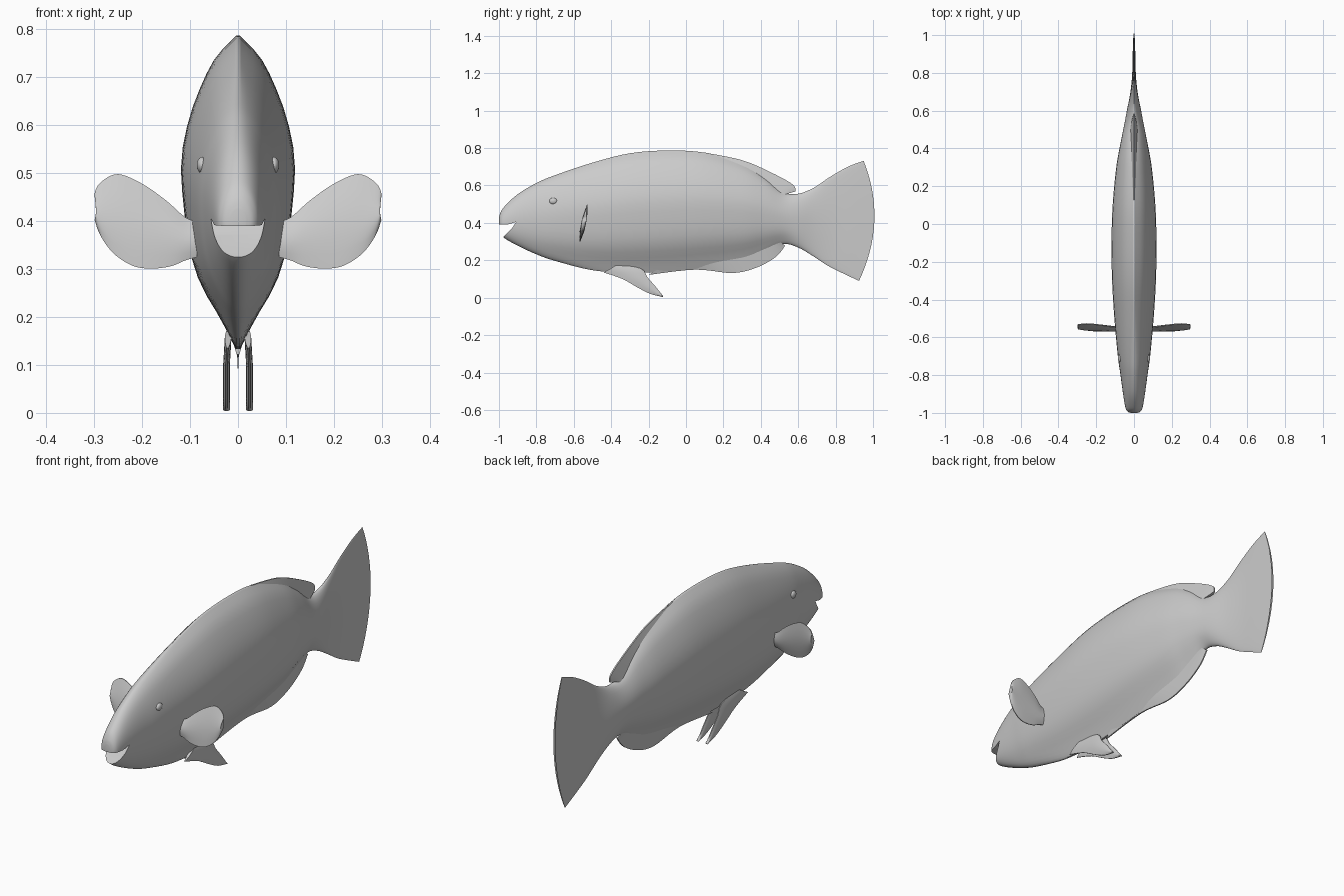
import bpy, bmesh, math
from mathutils import Vector

if "Cube" in bpy.data.objects:
    bpy.data.objects.remove(bpy.data.objects["Cube"])

grey = bpy.data.materials.new("grey")
grey.diffuse_color = (0.6, 0.6, 0.6, 1)
grey.use_nodes = True
grey.node_tree.nodes["Principled BSDF"].inputs["Base Color"].default_value = grey.diffuse_color


def spline(pts, steps):
    """Catmull-Rom curve through points of any dimension."""
    out, n = [], len(pts)
    for i in range(n - 1):
        a, b, c, d = (pts[max(0, min(n - 1, i + k))] for k in (-1, 0, 1, 2))
        for s in range(steps):
            t = s / steps
            out.append([0.5 * (2 * q + (r - p) * t + (2 * p - 5 * q + 4 * r - w) * t * t
                        + (3 * q - p - 3 * r + w) * t ** 3) for p, q, r, w in zip(a, b, c, d)])
    return out + [list(pts[-1])]


def loft(name, rings, angle=50):
    """Skin a row of closed rings, capped at both ends."""
    bm = bmesh.new()
    vs = [[bm.verts.new(p) for p in ring] for ring in rings]
    n = len(vs[0])
    for r0, r1 in zip(vs, vs[1:]):
        for j in range(n):
            bm.faces.new((r0[j], r0[(j + 1) % n], r1[(j + 1) % n], r1[j]))
    bm.faces.new(vs[0])
    bm.faces.new(vs[-1])
    bmesh.ops.remove_doubles(bm, verts=bm.verts, dist=0.0003)
    bmesh.ops.recalc_face_normals(bm, faces=bm.faces)
    me = bpy.data.meshes.new(name)
    bm.to_mesh(me)
    bm.free()
    me.materials.append(grey)
    ob = bpy.data.objects.new(name, me)
    bpy.context.collection.objects.link(ob)
    smooth(ob, angle)
    return ob


def smooth(ob, angle):
    bpy.ops.object.select_all(action='DESELECT')
    ob.select_set(True)
    bpy.context.view_layer.objects.active = ob
    bpy.ops.object.shade_smooth_by_angle(angle=math.radians(angle))


def fin(name, edge_a, edge_b, thick, place, steps=5, rows=6):
    """Thin blade between two edge curves; thick(s) is its half thickness from a to b."""
    rings = []
    for a, b in zip(spline(edge_a, steps), spline(edge_b, steps)):
        row = [(Vector(a).lerp(Vector(b), k / rows), thick(k / rows)) for k in range(rows + 1)]
        rings.append([place(p[0], p[1], h) for p, h in row]
                     + [place(p[0], p[1], -h) for p, h in reversed(row)])
    return loft(name, rings)


# Body and tail: y, top, bottom, half width, keel amount, trailing bulge
stations = [
    (-1.0, .425, .375, .016, 0, 0), (-.993, .452, .345, .034, 0, 0),
    (-.97, .488, .318, .046, 0, 0), (-.9, .553, .278, .058, .1, 0),
    (-.8, .613, .232, .072, .3, 0), (-.7, .655, .197, .086, .5, 0),
    (-.5, .722, .147, .104, .9, 0), (-.3, .772, .133, .116, 1, 0),
    (-.1, .787, .140, .119, 1, 0), (.1, .775, .160, .113, 1, 0),
    (.3, .715, .195, .094, 1, 0), (.42, .645, .245, .073, .8, 0),
    (.52, .565, .287, .053, .5, 0), (.6, .556, .268, .038, .2, 0),
    (.68, .588, .222, .020, 0, .01), (.76, .645, .170, .010, 0, .025),
    (.85, .700, .125, .007, 0, .045), (.925, .732, .090, .004, 0, .07)]
# Keeled cross-section: height fraction, width fraction
keeled = spline([(0, .04), (.1, .32), (.2, .64), (.3, .83), (.43, .94), (.57, 1),
                 (.65, .96), (.75, .83), (.85, .62), (.93, .39), (1, .03)], 6)


def keeled_width(t):
    for (t0, w0), (t1, w1) in zip(keeled, keeled[1:]):
        if t <= t1:
            return w0 + (w1 - w0) * (t - t0) / (t1 - t0)
    return keeled[-1][1]


N = 22
rings = []
for y, top, bottom, half, keel, bulge in spline(stations, 5):
    side = []
    for j in range(N + 1):
        t = (1 - math.cos(math.pi * j / N)) / 2
        oval = max(.02, math.sin(math.pi * j / N))
        w = half * (oval + (keeled_width(t) - oval) * keel)
        side.append((w, y + bulge * 4 * t * (1 - t) + bulge * .35 * t, bottom + (top - bottom) * t))
    rings.append(side + [(-x, yy, z) for x, yy, z in reversed(side)])
body = loft("body_and_tail", rings)

# Open mouth, cut as a wedge
wedge = [(-1.05, .388), (-.95, .392), (-.908, .405), (-.93, .372), (-.968, .334), (-1.05, .26)]
cutter = loft("mouth_cutter", [[(x, y, z) for y, z in wedge] for x in (-.2, .2)])
cutter.hide_render = True
mod = body.modifiers.new("mouth", 'BOOLEAN')
mod.operation, mod.object, mod.solver = 'DIFFERENCE', cutter, 'EXACT'
bpy.context.view_layer.objects.active = body
bpy.ops.object.modifier_apply(modifier=mod.name)
bpy.data.objects.remove(cutter)
smooth(body, 50)


def upright(a, b, h):
    return (h, a, b)


# Dorsal fin blade behind the hump
fin("dorsal_fin", [(.1, .74), (.3, .68), (.42, .61), (.49, .565), (.515, .548)],
    [(.1, .776), (.3, .735), (.45, .672), (.57, .606), (.585, .568)],
    lambda s: .016 * (1 - s) + .003, upright)

# Anal fin
fin("anal_fin", [(-.12, .17), (.05, .19), (.2, .21), (.35, .26), (.45, .29), (.5, .30)],
    [(-.2, .122), (.05, .150), (.25, .132), (.38, .162), (.48, .218), (.53, .278)],
    lambda s: .014 * (1 - s) + .003, upright)

for side, label in ((1, "right"), (-1, "left")):
    # Pelvic fin with a ragged trailing edge
    fin("pelvic_fin_" + label,
        [(-.44, .135), (-.34, .100), (-.26, .055), (-.19, .020), (-.125, .004)],
        [(-.36, .18), (-.24, .155), (-.205, .108), (-.165, .062), (-.122, .008)],
        lambda s: .002 + .005 * math.sin(math.pi * s),
        lambda a, b, h: (side * (.024 - .06 * max(0, b - .1)) + h, a, b))

    # Pectoral fin, spread sideways
    fin("pectoral_fin_" + label,
        [(.085, .40), (.11, .408), (.15, .443), (.2, .478), (.25, .498), (.285, .482), (.299, .458), (.294, .43)],
        [(.085, .325), (.11, .318), (.14, .306), (.18, .301), (.22, .307), (.26, .333), (.287, .37), (.299, .402)],
        lambda s: .002 + .011 * math.sin(math.pi * s),
        lambda a, b, h: (side * a, -.547 + .2 * (b - .4) + h, b))

    # Eye
    bpy.ops.mesh.primitive_uv_sphere_add(segments=20, ring_count=12, radius=1,
                                         location=(side * .075, -.71, .517))
    eye = bpy.context.object
    eye.name = "eye_" + label
    eye.scale = (.011, .021, .017)
    eye.data.materials.append(grey)
    smooth(eye, 60)
